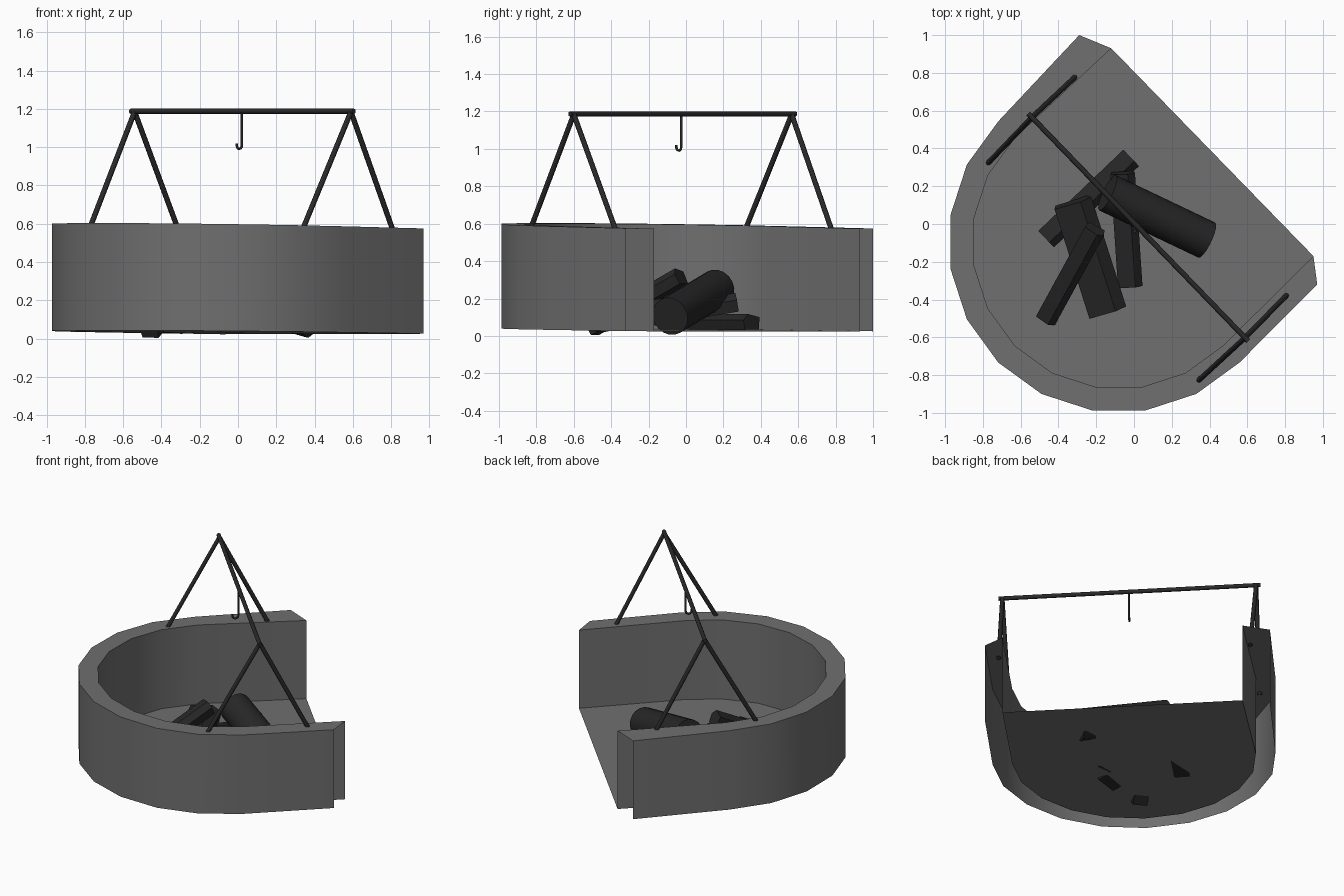
import bpy, bmesh, math
from mathutils import Vector, Matrix

if "Cube" in bpy.data.objects:
    bpy.data.objects.remove(bpy.data.objects["Cube"])

def material(name, rgb):
    m = bpy.data.materials.new(name)
    m.diffuse_color = (*rgb, 1)
    m.use_nodes = True
    m.node_tree.nodes["Principled BSDF"].inputs["Base Color"].default_value = m.diffuse_color
    return m

STONE = material("grey_stone", (0.16, 0.16, 0.16))
IRON = material("dark_iron", (0.022, 0.022, 0.022))
WOOD = material("charred_wood", (0.02, 0.02, 0.02))

def finish(name, bm, mat, smooth=True):
    me = bpy.data.meshes.new(name)
    bm.to_mesh(me)
    bm.free()
    ob = bpy.data.objects.new(name, me)
    bpy.context.collection.objects.link(ob)
    me.materials.append(mat)
    if smooth:
        bpy.ops.object.select_all(action='DESELECT')
        ob.select_set(True)
        bpy.context.view_layer.objects.active = ob
        bpy.ops.object.shade_smooth_by_angle(angle=math.radians(50))
    return ob

def prism(name, a, b, profile, mat, smooth=False):
    """Extrude a 2D profile from a to b, profile y axis kept upwards."""
    a, b = Vector(a), Vector(b)
    d = (b - a).normalized()
    side = d.cross(Vector((0, 0, 1))).normalized()
    up = side.cross(d)
    bm = bmesh.new()
    rings = [[bm.verts.new(p + side * x + up * y) for x, y in profile] for p in (a, b)]
    n = len(profile)
    for i in range(n):
        j = (i + 1) % n
        bm.faces.new((rings[0][i], rings[0][j], rings[1][j], rings[1][i]))
    bm.faces.new(rings[0])
    bm.faces.new(rings[1])
    bmesh.ops.recalc_face_normals(bm, faces=bm.faces)
    return finish(name, bm, mat, smooth)

def circle(r, n):
    return [(r * math.cos(2 * math.pi * i / n), r * math.sin(2 * math.pi * i / n)) for i in range(n)]

# Hollow U-shaped wall and floor, open towards +x +y, dipping slightly that way
def outline(r, start, end):
    arc = [(-0.08 + r * math.cos(math.radians(135 + 18 * k)),
            -0.095 + r * math.sin(math.radians(135 + 18 * k))) for k in range(11)]
    return [start] + arc + [end]

def top_z(x, y):
    return 0.584 - 0.019 * (x + y) / math.sqrt(2)

def low_z(x, y):
    return 0.031 - 0.012 * (x + y) / math.sqrt(2)

outer = outline(0.903, (-0.29, 1.0), (0.97, -0.32))
inner = outline(0.778, (-0.12, 0.93), (0.95, -0.17))
bm = bmesh.new()
row = lambda pts, z: [bm.verts.new((x, y, z(x, y))) for x, y in pts]
loops = [row(outer, low_z), row(outer, top_z), row(inner, top_z), row(inner, low_z)]
for lo, hi in zip(loops, loops[1:]):
    for i in range(len(outer) - 1):
        bm.faces.new((lo[i], lo[i + 1], hi[i + 1], hi[i]))
bm.faces.new(loops[3])
finish("fire_pit_wall", bm, STONE)

# A-frame legs and crossbar
rod = circle(0.014, 8)
frames = {"left": ((-0.54, 0.565), [(-0.31, 0.78), (-0.775, 0.32)]),
          "right": ((0.59, -0.60), [(0.81, -0.375), (0.34, -0.83)])}
for side, (apex, feet) in frames.items():
    for k, (x, y) in enumerate(feet):
        prism(f"{side}_leg_{k + 1}", (x, y, top_z(x, y) - 0.015), (*apex, 1.185), rod, IRON, True)
prism("crossbar", (-0.56, 0.585, 1.187), (0.605, -0.62, 1.187), rod, IRON, True)

# Hook hanging from the bar, curling away from the opening
hx, hy, r = 0.02, -0.025, 0.019
path = [(0, 1.187), (0, 1.01)]
path += [(-r + r * math.cos(math.pi * k / 6), 1.01 - r * math.sin(math.pi * k / 6)) for k in range(1, 7)]
path.append((-2 * r, 1.02))
cu = bpy.data.curves.new("hook", 'CURVE')
cu.dimensions = '3D'
cu.bevel_depth = 0.007
cu.bevel_resolution = 1
cu.use_fill_caps = True
sp = cu.splines.new('POLY')
sp.points.add(len(path) - 1)
for p, (u, z) in zip(sp.points, path):
    p.co = (hx + u * 0.707, hy + u * 0.707, z, 1)
cu.materials.append(IRON)
bpy.context.collection.objects.link(bpy.data.objects.new("hook", cu))

# Round log and split logs piled on the floor
prism("round_log", (0.385, -0.085, 0.105), (-0.14, 0.165, 0.255), circle(0.103, 18), WOOD, True)
SPLIT = [(-0.45, -0.4), (0.4, -0.42), (0.5, 0.1), (0.2, 0.42), (-0.5, 0.25)]
logs = [("split_log_1", (-0.02, -0.33, 0.08), (-0.06, 0.27, 0.18), 0.13, 0.12),
        ("split_log_2", (-0.465, -0.08, 0.075), (-0.015, 0.35, 0.075), 0.12, 0.10),
        ("split_log_3", (-0.14, -0.465, 0.08), (-0.325, 0.115, 0.19), 0.205, 0.14),
        ("split_log_4", (-0.465, -0.505, 0.045), (-0.205, -0.03, 0.32), 0.11, 0.11)]
for name, a, b, w, h in logs:
    prism(name, a, b, [(x * w, y * h) for x, y in SPLIT], WOOD)
